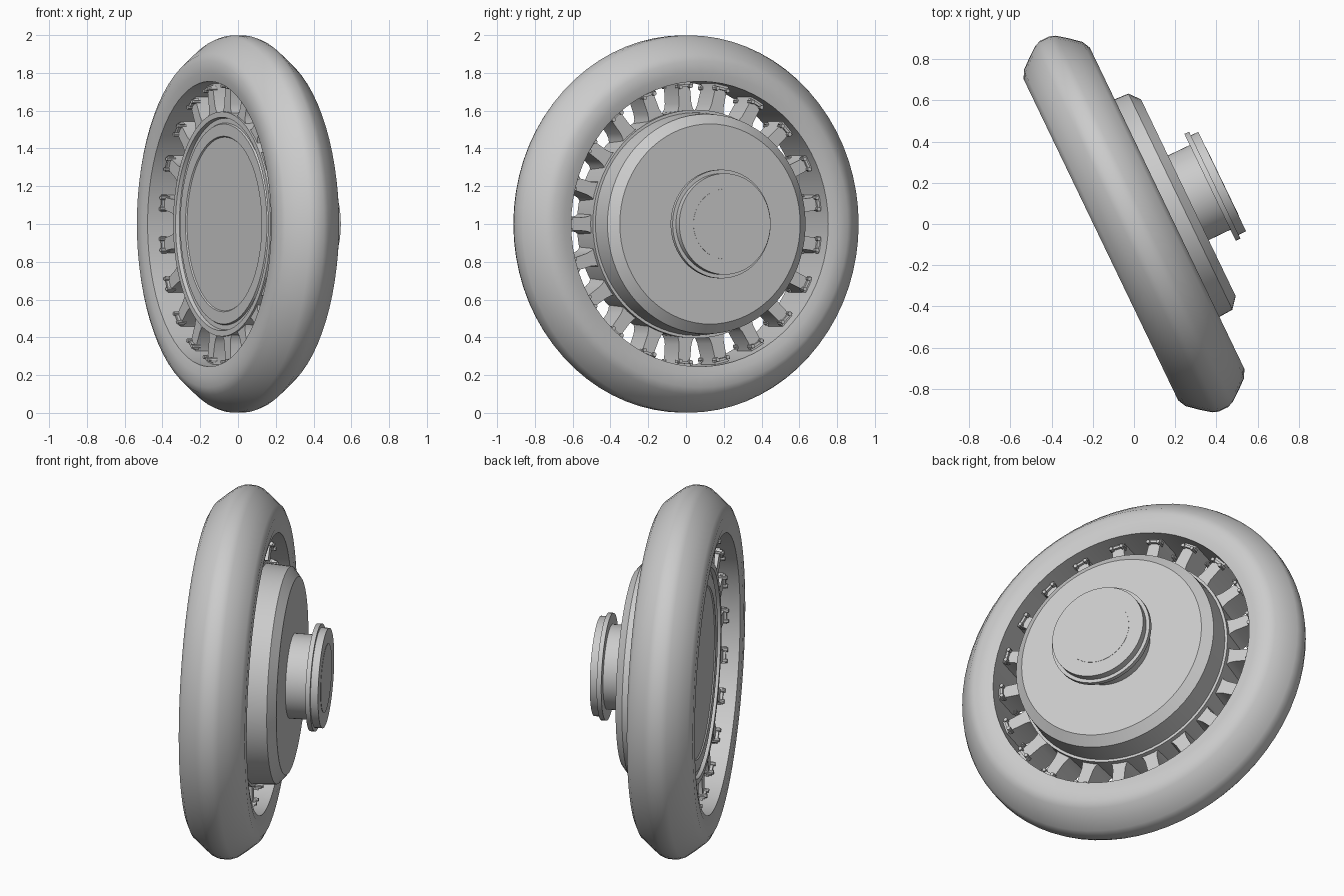
import bpy, bmesh
from math import radians, pi, cos, sin
from mathutils import Matrix

cube = bpy.data.objects.get("Cube")
if cube:
    bpy.data.objects.remove(cube, do_unlink=True)

grey = bpy.data.materials.new("plain_grey")
grey.use_nodes = True
COLOUR = (0.6, 0.6, 0.6, 1)
grey.diffuse_color = COLOUR
grey.node_tree.nodes["Principled BSDF"].inputs["Base Color"].default_value = COLOUR

# The wheel is modelled around the x axis, then turned and lifted
PLACE = Matrix.Translation((0, 0, 1)) @ Matrix.Rotation(radians(25.7), 4, 'Z')
SPOKES = 21


def finish(name, bm, angle=30):
    bmesh.ops.recalc_face_normals(bm, faces=bm.faces)
    mesh = bpy.data.meshes.new(name)
    bm.to_mesh(mesh)
    bm.free()
    mesh.materials.append(grey)
    obj = bpy.data.objects.new(name, mesh)
    bpy.context.collection.objects.link(obj)
    obj.matrix_world = PLACE
    bpy.ops.object.select_all(action='DESELECT')
    obj.select_set(True)
    bpy.context.view_layer.objects.active = obj
    bpy.ops.object.shade_smooth_by_angle(angle=radians(angle))
    return obj


def lathe(name, profile, closed=False, segments=72, angle=30):
    """Spin (axial, radius) points around x; open profiles get flat caps."""
    bm = bmesh.new()
    rings = [[bm.verts.new((u, r * cos(2 * pi * i / segments), r * sin(2 * pi * i / segments)))
              for i in range(segments)] for u, r in profile]
    pairs = list(zip(rings, rings[1:]))
    if closed:
        pairs.append((rings[-1], rings[0]))
    else:
        bm.faces.new(rings[0])
        bm.faces.new(rings[-1])
    for a, b in pairs:
        for i in range(segments):
            j = (i + 1) % segments
            bm.faces.new((a[i], a[j], b[j], b[i]))
    return finish(name, bm, angle)


# Tyre with a rounded, bevelled tread, mirrored across its middle
half = [(0.168, 0.755), (0.178, 0.80), (0.178, 0.865), (0.158, 0.905),
        (0.105, 0.950), (0.055, 0.988), (0.025, 0.999)]
lathe("tyre", half + [(-u, r) for u, r in reversed(half)], closed=True, angle=40)

# Drum: recessed back plate, spoke lip, bevelled front cover
lathe("hub_drum", [(-0.078, 0.46), (-0.085, 0.465), (-0.085, 0.53), (-0.075, 0.535),
                   (-0.075, 0.56), (-0.095, 0.565), (-0.095, 0.595), (0.12, 0.605),
                   (0.12, 0.59), (0.25, 0.582), (0.293, 0.53)], angle=25)

# Axle stub with stepped flange
lathe("axle", [(0.28, 0.228), (0.41, 0.228), (0.41, 0.288), (0.435, 0.288),
               (0.435, 0.268), (0.475, 0.268)], segments=64)
lathe("axle_cap", [(0.47, 0.185), (0.4765, 0.185)], segments=64)


def add_spoke(bm, turn):
    # Flared blade: (radius, half width) outline pushed along the axle
    outline = [(0.59, 0.056), (0.612, 0.042), (0.64, 0.036), (0.73, 0.034), (0.765, 0.044)]
    pts = [(w, r) for r, w in outline] + [(-w, r) for r, w in reversed(outline)]
    back = [bm.verts.new(turn @ Matrix.Translation((-0.085, y, z)).translation) for y, z in pts]
    front = [bm.verts.new(turn @ Matrix.Translation((0.09, y, z)).translation) for y, z in pts]
    bm.faces.new(back)
    bm.faces.new(front)
    for i in range(len(pts)):
        j = (i + 1) % len(pts)
        bm.faces.new((back[i], back[j], front[j], front[i]))


def add_bolts(bm, turn):
    # Clamp bar with two small bolts at the rim, on both faces of the spoke
    for u in (-0.085, 0.09):
        bar = Matrix.Translation((u, 0, 0.735)) @ Matrix.Diagonal((0.03, 0.09, 0.014, 1))
        bmesh.ops.create_cube(bm, size=1, matrix=turn @ bar)
        for y in (-0.03, 0.03):
            bolt = Matrix.Translation((u, y, 0.73)) @ Matrix.Rotation(pi / 2, 4, 'Y')
            bmesh.ops.create_cone(bm, cap_ends=True, segments=8, radius1=0.011, radius2=0.011,
                                  depth=0.05, matrix=turn @ bolt)


# Ring of spokes, the first one pointing towards -y
for name, add in (("spokes", add_spoke), ("spoke_bolts", add_bolts)):
    bm = bmesh.new()
    for k in range(SPOKES):
        add(bm, Matrix.Rotation(pi / 2 + 2 * pi * k / SPOKES, 4, 'X'))
    finish(name, bm)
